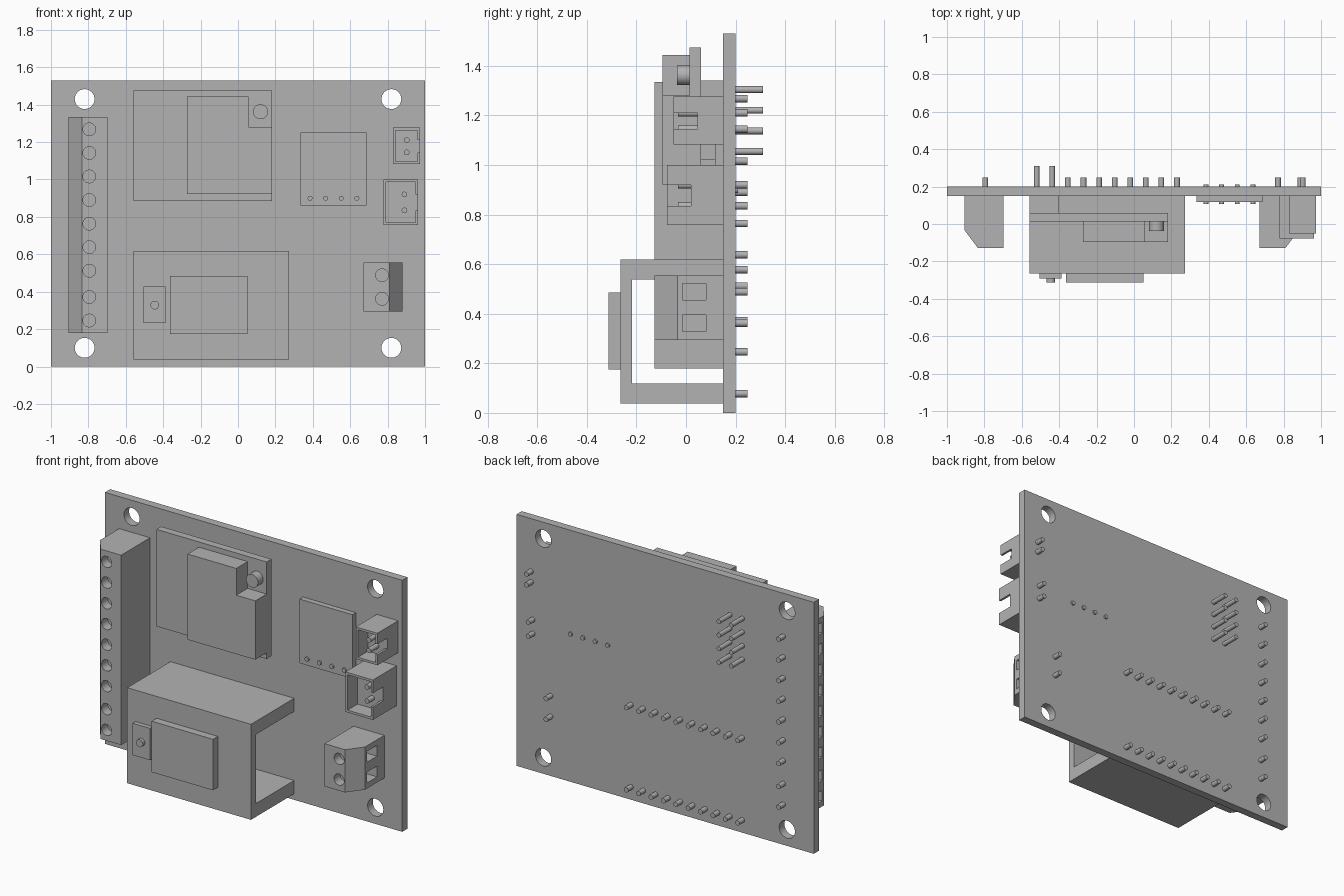
import bpy, bmesh
from mathutils import Matrix, Vector

cube = bpy.data.objects.get("Cube")
if cube:
    bpy.data.objects.remove(cube, do_unlink=True)

grey = bpy.data.materials.new("plain grey")
grey.use_nodes = True
GREY = (0.45, 0.45, 0.45, 1)
grey.diffuse_color = GREY
grey.node_tree.nodes["Principled BSDF"].inputs["Base Color"].default_value = GREY

FACE, BACK = 0.15, 0.2  # front and rear surface of the circuit board


def add_box(bm, x, y, z):
    lo, hi = Vector((x[0], y[0], z[0])), Vector((x[1], y[1], z[1]))
    size = Matrix.Diagonal((*(hi - lo), 1))
    bmesh.ops.create_cube(bm, size=1, matrix=Matrix.Translation((lo + hi) / 2) @ size)


def add_pin(bm, x, z, r, y0, y1):
    turn = Matrix.Rotation(1.5707963, 4, "X")
    bmesh.ops.create_cone(bm, cap_ends=True, segments=32, radius1=r, radius2=r, depth=y1 - y0,
                          matrix=Matrix.Translation((x, (y0 + y1) / 2, z)) @ turn)


def add_prism(bm, outline, z0, z1):
    face = bm.faces.new([bm.verts.new((x, y, z0)) for x, y in outline])
    out = bmesh.ops.extrude_face_region(bm, geom=[face])["geom"]
    bmesh.ops.translate(bm, vec=(0, 0, z1 - z0), verts=[v for v in out if isinstance(v, bmesh.types.BMVert)])


def finish(bm, name):
    bmesh.ops.recalc_face_normals(bm, faces=bm.faces)
    mesh = bpy.data.meshes.new(name)
    bm.to_mesh(mesh)
    bm.free()
    mesh.materials.append(grey)
    obj = bpy.data.objects.new(name, mesh)
    bpy.context.collection.objects.link(obj)
    return obj


def box(name, x, y, z):
    bm = bmesh.new()
    add_box(bm, x, y, z)
    return finish(bm, name)


def pins(name, spots, r, y0, y1):
    bm = bmesh.new()
    for x, z in spots:
        add_pin(bm, x, z, r, y0, y1)
    return finish(bm, name)


def cut(obj, cutter_bm):
    cutter = finish(cutter_bm, "cutter")
    cutter.hide_render = True
    mod = obj.modifiers.new("cut", "BOOLEAN")
    mod.operation, mod.solver, mod.object = "DIFFERENCE", "EXACT", cutter
    bpy.context.view_layer.objects.active = obj
    bpy.ops.object.modifier_apply(modifier=mod.name)
    bpy.data.objects.remove(cutter, do_unlink=True)


# Circuit board with four mounting holes
board = box("circuit_board", (-1, 1), (FACE, BACK), (0, 1.53))
holes = bmesh.new()
for x in (-0.82, 0.82):
    for z in (0.1, 1.43):
        add_pin(holes, x, z, 0.053, 0.1, 0.25)
cut(board, holes)


# Screw terminals: chamfered block, screw holes in front, wire openings on the outer side
def terminal(name, side, outer, z0, z1, rows):
    def at(d):
        return side * (outer - d)
    bm = bmesh.new()
    add_prism(bm, [(at(0), FACE), (at(0), -0.035), (at(0.07), -0.128),
                   (at(0.208), -0.128), (at(0.208), FACE)], z0, z1)
    body = finish(bm, name)
    cutter = bmesh.new()
    for z in rows:
        add_pin(cutter, at(0.11), z, 0.034, -0.2, -0.07)
        add_box(cutter, sorted((at(-0.05), at(0.08))), (-0.015, 0.08), (z - 0.033, z + 0.033))
    cut(body, cutter)
    pins(name + "_pins", [(at(0.11), z) for z in rows], 0.015, BACK, 0.248)


terminal("long_terminal", -1, 0.905, 0.44, 1.335, [0.512 + 0.126 * i for i in range(7)])
terminal("short_terminal", -1, 0.905, 0.18, 0.44, [0.246, 0.372])
terminal("power_terminal", 1, 0.88, 0.295, 0.555, [0.362, 0.488])


# Open-topped sockets with a slot in the outer wall and two contacts
def socket(name, x, z, front, floor, wall, slot, px):
    body = box(name, x, (front, FACE), z)
    cutter = bmesh.new()
    add_box(cutter, (x[0] + wall, x[1] - wall), (front - 0.05, floor), (z[0] + wall, z[1] - wall))
    cut(body, cutter)
    cutter = bmesh.new()
    add_box(cutter, (x[1] - 2 * wall, x[1] + 0.05), (front - 0.05, floor), slot)
    cut(body, cutter)
    spots = [(px, s) for s in slot]
    pins(name + "_contacts", spots, 0.015, -0.032, floor)
    pins(name + "_pins", spots, 0.015, BACK, 0.248)


socket("upper_socket", (0.828, 0.973), (1.082, 1.277), -0.05, 0.047, 0.014, (1.145, 1.21), 0.902)
socket("lower_socket", (0.777, 0.962), (0.757, 1.0), -0.077, 0.02, 0.014, (0.835, 0.92), 0.89)

# Radio module raised on a header
box("module_header", (-0.56, -0.4), (0.06, FACE), (1.02, 1.34))
box("module_board", (-0.558, 0.183), (0.014, 0.06), (0.885, 1.475))
shield = bmesh.new()
add_box(shield, (-0.273, 0.183), (-0.095, 0.014), (0.922, 1.443))
shield = finish(shield, "module_shield")
notch = bmesh.new()
add_box(notch, (0.055, 0.3), (-0.2, 0.014), (1.28, 1.6))
cut(shield, notch)
pins("module_knob", [(0.12, 1.362)], 0.04, -0.037, 0.014)
pins("module_pins", [(x, 1.055 + 0.083 * i) for x in (-0.52, -0.437) for i in range(4)],
     0.014, BACK, 0.31)

# Sensor plate
box("sensor_plate", (0.333, 0.688), (0.117, FACE), (0.86, 1.25))
pins("sensor_pins", [(0.385 + 0.0835 * i, 0.9) for i in range(4)], 0.013, 0.108, 0.21)

# Display module: front panel carried by an upper and a lower header
DX = (-0.56, 0.273)
bm = bmesh.new()
add_prism(bm, [(FACE, 0.037), (-0.265, 0.037), (-0.265, 0.618), (FACE, 0.618),
               (FACE, 0.538), (-0.217, 0.538), (-0.217, 0.118), (FACE, 0.118)], *DX)
for v in bm.verts:
    v.co = v.co.zxy
display = finish(bm, "display_bracket")
box("display_screen", (-0.363, 0.05), (-0.312, -0.265), (0.175, 0.485))
box("switch_body", (-0.505, -0.387), (-0.292, -0.265), (0.233, 0.427))
pins("switch_button", [(-0.445, 0.328)], 0.023, -0.312, -0.292)
pins("display_pins", [(-0.52 + 0.0833 * i, z) for z in (0.078, 0.578) for i in range(10)],
     0.015, BACK, 0.248)

# Smooth the round parts, keep hard edges
bpy.ops.object.select_all(action="DESELECT")
for obj in bpy.context.collection.objects:
    if obj.type == "MESH":
        obj.select_set(True)
        bpy.context.view_layer.objects.active = obj
bpy.ops.object.shade_smooth_by_angle()
